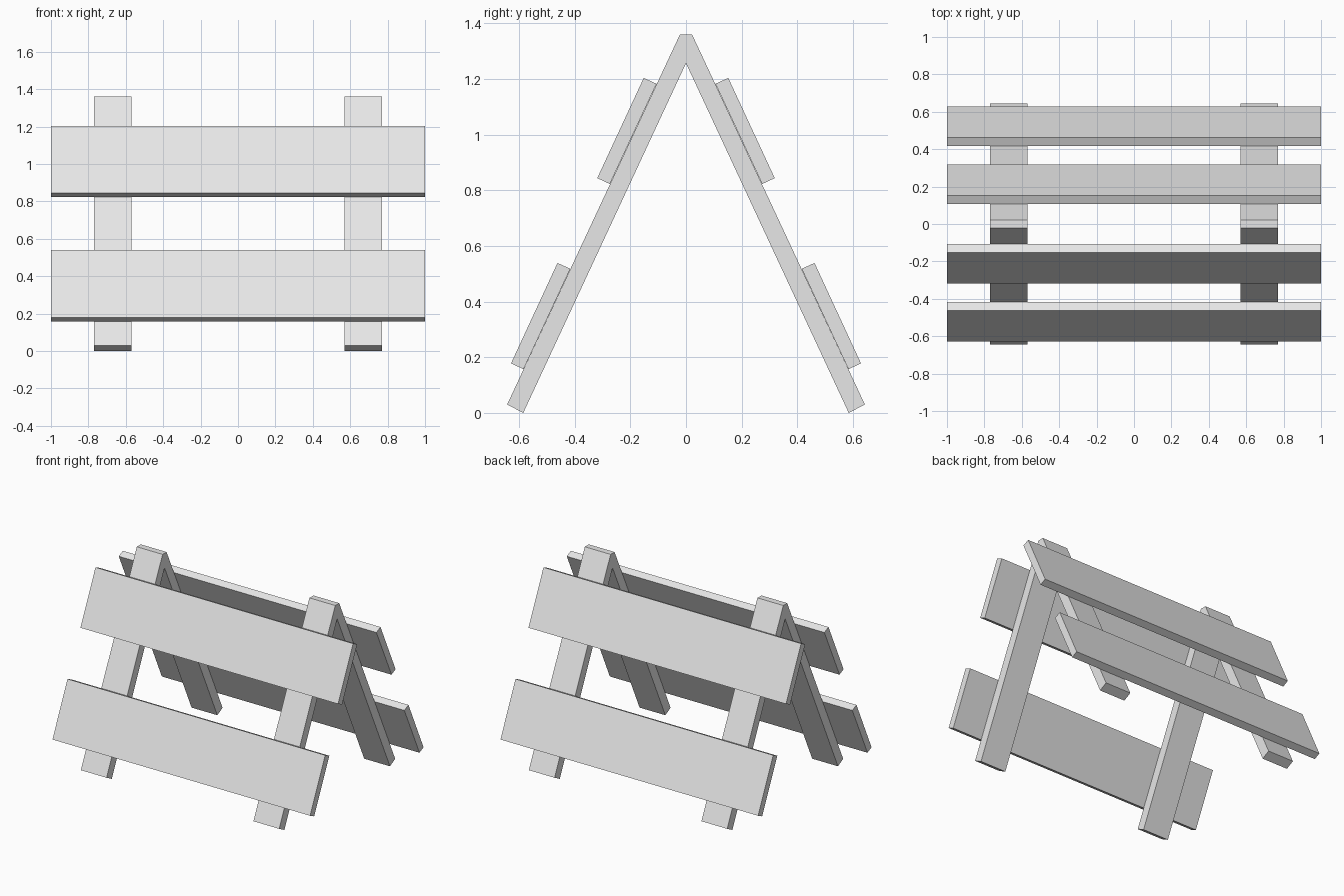
import bpy, bmesh

if "Cube" in bpy.data.objects:
    bpy.data.objects.remove(bpy.data.objects["Cube"])

# single grey paint
grey = bpy.data.materials.new("light_grey")
grey.diffuse_color = (0.8, 0.8, 0.8, 1)
grey.use_nodes = True
grey.node_tree.nodes["Principled BSDF"].inputs["Base Color"].default_value = grey.diffuse_color


def extrude_profile(name, profile, x0, x1):
    """Extrude a closed (y, z) profile along x."""
    bm = bmesh.new()
    face = bm.faces.new([bm.verts.new((x0, y, z)) for y, z in profile])
    out = bmesh.ops.extrude_face_region(bm, geom=[face])
    moved = [v for v in out["geom"] if isinstance(v, bmesh.types.BMVert)]
    bmesh.ops.translate(bm, verts=moved, vec=(x1 - x0, 0, 0))
    bmesh.ops.recalc_face_normals(bm, faces=bm.faces)
    mesh = bpy.data.meshes.new(name)
    bm.to_mesh(mesh)
    bm.free()
    mesh.materials.append(grey)
    obj = bpy.data.objects.new(name, mesh)
    bpy.context.collection.objects.link(obj)
    return obj


# A-frame trestles: two splayed legs joined under a small flat top
half = [(0.022, 1.36), (0.643, 0.03), (0.585, 0.0)]
a_frame = half + [(0, 1.257)] + [(-y, z) for y, z in reversed(half)]
for side, x in (("left", -0.67), ("right", 0.67)):
    extrude_profile(side + "_a_frame", a_frame, x - 0.1, x + 0.1)

# Boards lying on the outer slope of the legs, two per side
upper = [(0.106, 1.183), (0.152, 1.204), (0.319, 0.844), (0.274, 0.823)]
lower = [(0.416, 0.518), (0.462, 0.539), (0.629, 0.178), (0.584, 0.157)]
for level, board in (("upper", upper), ("lower", lower)):
    for side, s in (("front", -1), ("back", 1)):
        extrude_profile(f"{side}_{level}_board", [(s * y, z) for y, z in board], -1, 1)
